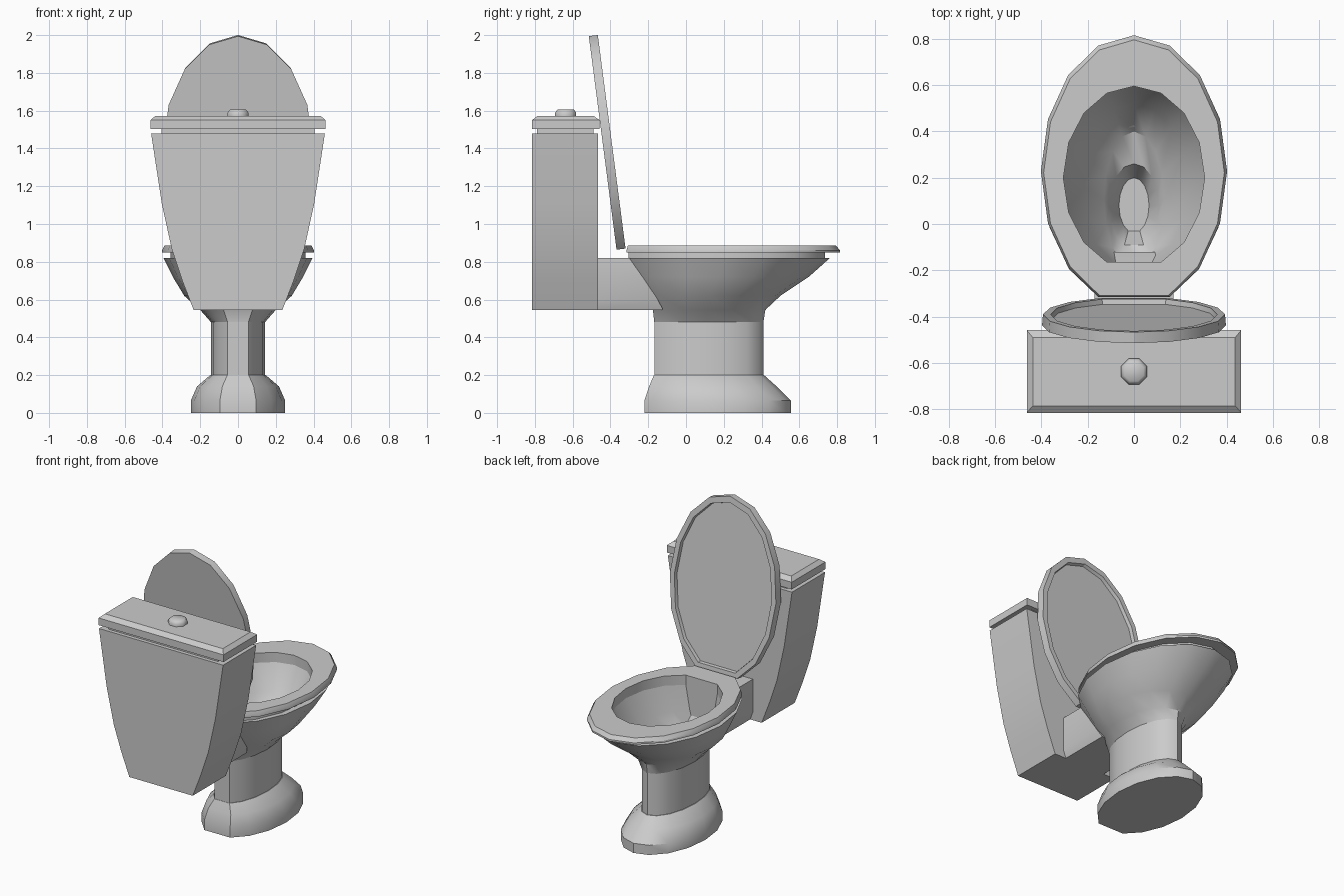
import bpy, bmesh, math

if "Cube" in bpy.data.objects:
    bpy.data.objects.remove(bpy.data.objects["Cube"])


def loft(name, rings, loop=False, cap0=True, cap1=True, smooth=35):
    """Skin a list of equal-length point rings into one object."""
    bm = bmesh.new()
    vs = [[bm.verts.new(p) for p in r] for r in rings]
    n = len(vs[0])
    pairs = list(zip(vs, vs[1:])) + ([(vs[-1], vs[0])] if loop else [])
    for a, b in pairs:
        for i in range(n):
            j = (i + 1) % n
            bm.faces.new((a[i], a[j], b[j], b[i]))
    if not loop:
        if cap0:
            bm.faces.new(vs[0][::-1])
        if cap1:
            bm.faces.new(vs[-1])
    bmesh.ops.recalc_face_normals(bm, faces=bm.faces)
    me = bpy.data.meshes.new(name)
    bm.to_mesh(me)
    bm.free()
    ob = bpy.data.objects.new(name, me)
    bpy.context.collection.objects.link(ob)
    bpy.ops.object.select_all(action='DESELECT')
    ob.select_set(True)
    bpy.context.view_layer.objects.active = ob
    bpy.ops.object.shade_smooth_by_angle(angle=math.radians(smooth))
    return ob


def oval(z, rx, y0, y1):
    """16-sided ellipse with the rear vertex dropped, so the back is flat."""
    ry = (y1 - y0) / (1 + math.cos(math.pi / 8))
    return [(rx * math.sin(k * math.pi / 8), y1 - ry + ry * math.cos(k * math.pi / 8), z)
            for k in range(-7, 8)]


def rect(z, hx, y0, y1):
    return [(-hx, y0, z), (hx, y0, z), (hx, y1, z), (-hx, y1, z)]


def ovals(rows):
    return [oval(*r) for r in rows]


def rects(rows):
    return [rect(*r) for r in rows]


# flared foot
loft("base", ovals([(0, .25, -.22, .556), (.065, .25, -.22, .556),
                    (.14, .217, -.195, .48), (.2, .147, -.17, .413)]))

# straight column
loft("pedestal", ovals([(.2, .143, -.168, .41), (.485, .143, -.168, .41)]),
     cap0=False, cap1=False)

# bowl: outside upward, over the rim, then down the inside
loft("bowl", ovals([(.48, .143, -.168, .41), (.545, .2, -.175, .42),
                    (.62, .285, -.215, .5), (.72, .345, -.265, .65),
                    (.82, .395, -.318, .762),
                    (.82, .305, -.165, .595), (.66, .23, -.165, .52),
                    (.52, .13, -.165, .4), (.49, .108, -.09, .26),
                    (.38, .065, -.03, .2)]), cap0=False)

# seat with its narrower spacer underneath
loft("seat", ovals([(.82, .305, -.165, .595), (.885, .305, -.165, .595),
                    (.885, .39, -.308, .795), (.86, .402, -.315, .815),
                    (.848, .402, -.315, .815), (.848, .357, -.305, .735),
                    (.82, .357, -.305, .735)]), loop=True, smooth=30)

# raised cover: modelled flat with a recessed inner face, then tipped up
cover = loft("cover", ovals([(.022, .345, .05, 1.08), (.022, .355, .04, 1.095),
                             (0, .36, .035, 1.1), (0, .393, 0, 1.14),
                             (.048, .397, 0, 1.14)]), smooth=30)
cover.location = (0, -.32, .87)
cover.rotation_euler = (math.radians(97.4), 0, 0)

# block joining tank and bowl
loft("connector", rects([(.545, .15, -.47, -.12), (.6, .17, -.47, -.15),
                         (.82, .17, -.47, -.28)]))

# tapered water tank
loft("tank", rects([(z, hx, -.815, -.465) for z, hx in
                    ((.545, .235), (.7, .295), (.865, .35), (1.105, .403), (1.48, .46))]),
     smooth=20)

# tank lid on a narrow neck
loft("tank_lid", rects([(1.48, .405, -.79, -.49), (1.502, .405, -.79, -.49),
                        (1.502, .463, -.815, -.458), (1.55, .463, -.815, -.458),
                        (1.573, .437, -.785, -.49)]), smooth=30)

# flush button
loft("flush_button", [[(r * math.cos((k + .5) * math.pi / 4),
                        -.637 + r * math.sin((k + .5) * math.pi / 4), z) for k in range(8)]
                      for r, z in ((.06, 1.57), (.06, 1.59), (.052, 1.6), (.045, 1.606))],
     smooth=50)
